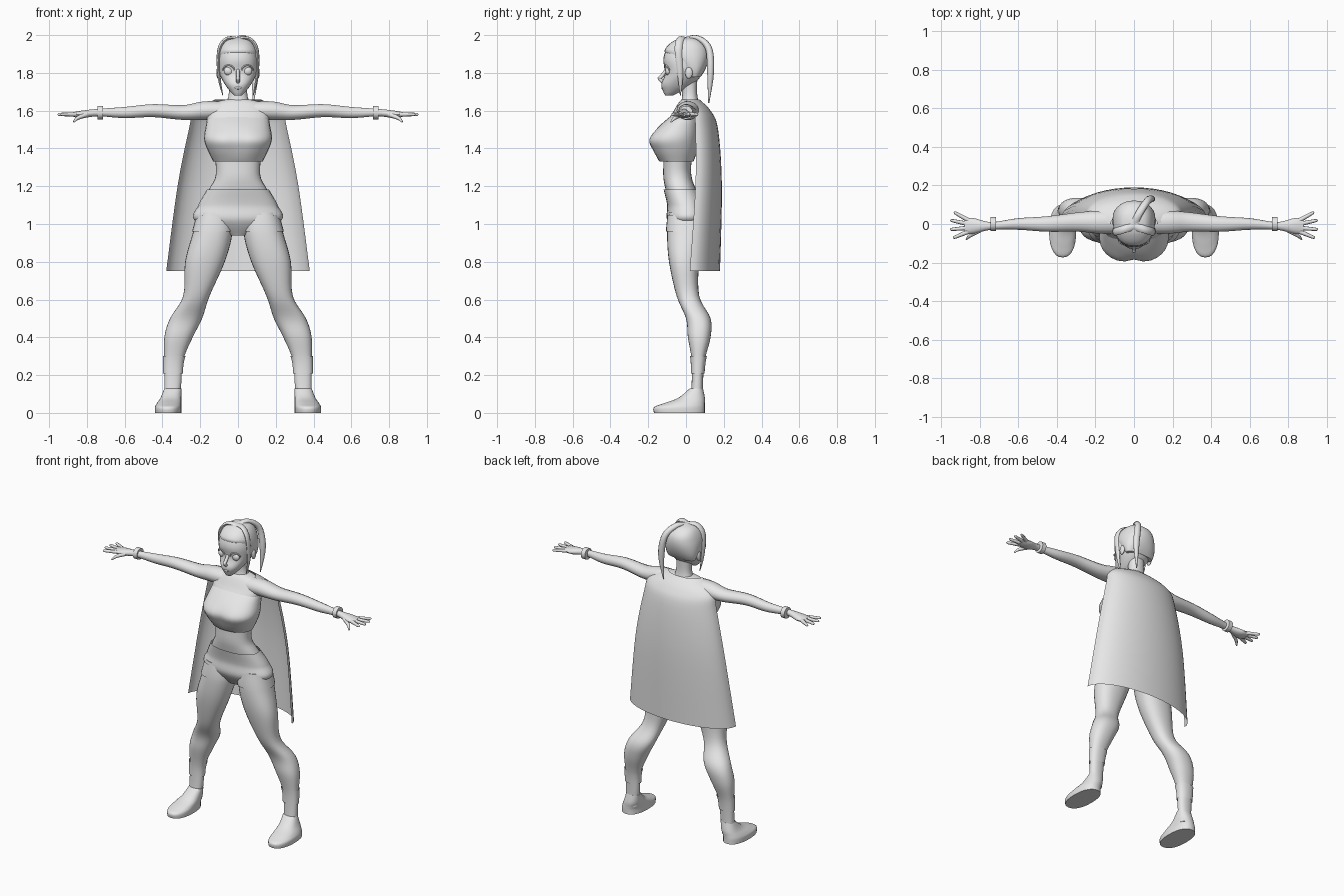
import bpy
import bmesh
import math
from mathutils import Vector, Matrix

default_cube = bpy.data.objects.get("Cube")
if default_cube:
    bpy.data.objects.remove(default_cube, do_unlink=True)

grey = bpy.data.materials.new("plain_grey")
grey.use_nodes = True
grey.diffuse_color = (.8, .8, .8, 1)
grey.node_tree.nodes["Principled BSDF"].inputs["Base Color"].default_value = grey.diffuse_color


def finish(name, bm, mirror=False):
    """Turn a bmesh into a named object, smooth except at sharp edges."""
    bmesh.ops.recalc_face_normals(bm, faces=bm.faces)
    for face in bm.faces:
        face.smooth = True
    for edge in bm.edges:
        edge.smooth = edge.calc_face_angle(0) < math.radians(50)
    mesh = bpy.data.meshes.new(name)
    bm.to_mesh(mesh)
    bm.free()
    mesh.materials.append(grey)
    obj = bpy.data.objects.new(name, mesh)
    bpy.context.collection.objects.link(obj)
    if mirror:
        obj.modifiers.new("Mirror", "MIRROR")
    return obj


def skin(name, rings, closed=True, caps=True, mirror=False):
    """Join a sequence of equal-length point rings with quads."""
    bm = bmesh.new()
    loops = [[bm.verts.new(point) for point in ring] for ring in rings]
    count = len(loops[0])
    for lower, upper in zip(loops, loops[1:]):
        for i in range(count if closed else count - 1):
            j = (i + 1) % count
            bm.faces.new((lower[i], lower[j], upper[j], upper[i]))
    if caps:
        bm.faces.new(loops[0])
        bm.faces.new(loops[-1])
    return finish(name, bm, mirror)


def smooth_rows(rows, steps=5):
    """Resample a short table of sections along a flowing spline."""
    result = []
    last = len(rows) - 1
    for k in range(last):
        before, start, end, after = rows[max(k - 1, 0)], rows[k], rows[k + 1], rows[min(k + 2, last)]
        for step in range(steps):
            t = step / steps
            result.append([
                b + (c - a) * t / 2 + (a - b * 5 / 2 + c * 2 - d / 2) * t ** 2
                + ((b - c) * 3 + d - a) / 2 * t ** 3
                for a, b, c, d in zip(before, start, end, after)])
    result.append(list(rows[-1]))
    return result


def outline(row, power=2.3, sides=28):
    """Rounded horizontal outline; a far forward front is pressed in at its middle."""
    z, left, right, front, back = row
    dip = max(0, -front - .15) / 3
    points = []
    for i in range(sides):
        angle = math.tau * i / sides
        c, s = math.cos(angle), math.sin(angle)
        x = (left + right + (right - left) * math.copysign(abs(c) ** (2 / power), c)) / 2
        y = (front + back + (back - front) * math.copysign(abs(s) ** (2 / power), s)) / 2
        if s < 0:
            y += dip * math.exp(-(x / .04) ** 2)
        points.append(Vector((x, y, z)))
    return points


def body(name, rows, **options):
    """Rows are z, left, right, front and back."""
    return skin(name, [outline(row) for row in smooth_rows(rows)], **options)


def garment(name, rows, low, high, gap, **options):
    """Open shell lying just outside part of a body table."""
    chosen = [row for row in smooth_rows(rows, steps=12) if low < row[0] < high]
    rings = [outline((z, left - gap, right + gap, front - gap, back + gap))
             for z, left, right, front, back in chosen]
    return skin(name, rings, caps=False, **options)


def centred(rows):
    """Expand z, half width, front, back to a full body table."""
    return [(z, -half, half, front, back) for z, half, front, back in rows]


def tube(name, rows, reference="Z", sides=14, flow=True, **options):
    """Sweep an ellipse along a path; rows are x, y, z and two radii."""
    axis = Vector([letter == reference for letter in "XYZ"])
    rows = smooth_rows(rows) if flow else rows
    path = [Vector(row[:3]) for row in rows]
    rings = []
    for k, row in enumerate(rows):
        tangent = path[min(k + 1, len(path) - 1)] - path[max(k - 1, 0)]
        across = tangent.cross(axis).normalized()
        upward = across.cross(tangent).normalized()
        angles = [math.tau * i / sides for i in range(sides)]
        rings.append([path[k] + across * row[3] * math.cos(a) + upward * row[4] * math.sin(a) for a in angles])
    return skin(name, rings, **options)


def ball(name, centre, size, mirror=False):
    bm = bmesh.new()
    placement = Matrix.Translation(centre) @ Matrix.Diagonal((*size, 1))
    bmesh.ops.create_uvsphere(bm, u_segments=20, v_segments=12, radius=1, matrix=placement)
    return finish(name, bm, mirror)


# Trunk, neck, cropped top and shorts
trunk = centred([
    (.94, .05, -.04, .05), (1.02, .22, -.09, .1), (1.1, .2, -.09, .09), (1.19, .15, -.11, .05),
    (1.25, .12, -.12, .03), (1.33, .12, -.12, .03), (1.5, .15, -.12, .07),
    (1.59, .17, -.07, .08), (1.64, .13, -.04, .07), (1.66, .06, -.02, .06)])
body("torso", trunk)
garment("shorts", trunk, .9, 1.19, .01)
body("neck", centred([(1.6, .08, -.04, .08), (1.68, .05, -.02, .06), (1.77, .05, -.03, .06)]))
body("cropped_top", centred([
    (1.58, .16, -.07, .09), (1.52, .17, -.14, .08), (1.45, .18, -.2, .07),
    (1.39, .16, -.18, .06), (1.33, .13, -.14, .04)]), caps=False)

# Legs with short hems, boot tops and feet
leg = [
    (1.06, .04, .21, -.09, .1), (.95, .03, .24, -.1, .1), (.8, .07, .28, -.09, .07),
    (.62, .15, .29, -.05, .07), (.5, .19, .36, 0, .13), (.4, .24, .39, .01, .13),
    (.28, .29, .39, .03, .1), (.16, .3, .39, .03, .09), (.05, .31, .39, .02, .09)]
body("legs", leg, mirror=True)
garment("shorts_hems", leg, .95, 1.05, .006, mirror=True)
garment("boot_tops", leg, .2, .31, .006, mirror=True)
body("feet", [
    (0, .3, .44, -.17, .1), (.03, .3, .44, -.17, .1), (.05, .3, .43, -.12, .1),
    (.08, .3, .41, -.04, .1), (.13, .3, .39, .02, .09)], mirror=True)

# Arms, hands and bracelets
tube("arms", [
    (.08, .01, 1.6, .06, .05), (.18, .01, 1.6, .06, .05), (.29, .01, 1.59, .05, .04),
    (.45, 0, 1.6, .04, .035), (.6, 0, 1.59, .03, .03), (.74, -.01, 1.59, .02, .02),
    (.83, -.01, 1.58, .04, .02), (.88, -.01, 1.58, .04, .01)], mirror=True)
for i, finger in enumerate(["index", "middle", "ring", "little"]):
    base = Vector((.86, i * .02 - .04, 1.58))
    angle = (i - 1.3) * .3
    reach = Vector((math.cos(angle), math.sin(angle), 0)) * (.1 - abs(i - 1.5) * .01)
    tube(finger + "_fingers", [
        (*(base + reach * share), radius, radius)
        for share, radius in zip((0, .5, .9, 1), (.012, .01, .008, .003))], sides=8, mirror=True)
tube("thumbs", [(.8, -.03, 1.58, .014, .014), (.85, -.06, 1.56, .01, .01), (.87, -.08, 1.54, .004, .004)],
     sides=8, mirror=True)
tube("bracelets", [(x, 0, 1.59, radius, radius) for x, radius in
                   ((.715, .02), (.716, .036), (.744, .036), (.745, .02))],
     sides=24, flow=False, mirror=True)

# Head, face and ears
skull = centred([
    (1.68, .02, -.11, -.07), (1.7, .04, -.12, -.03), (1.74, .07, -.13, .04), (1.8, .1, -.11, .09),
    (1.87, .105, -.12, .115), (1.93, .09, -.1, .11), (1.97, .06, -.05, .07), (1.985, .01, 0, .02)])
body("head", skull)
tube("nose", [(0, -.1, 1.82, .01, .01), (0, -.13, 1.78, .01, .01), (0, -.14, 1.77, .01, .01),
              (0, -.12, 1.75, .01, .01)], reference="X", sides=8)
ball("lips", (0, -.125, 1.72), (.02, .006, .007))
ball("eyes", (.05, -.095, 1.81), (.025, .015, .023), mirror=True)
ball("ears", (.105, .015, 1.8), (.01, .02, .03), mirror=True)

# Upper eyelids arched over the eyes
lid_angles = [math.radians(degrees) for degrees in range(0, 181, 30)]
tube("eyelids", [
    (.05 + math.cos(a) * .03, -.098 - math.sin(a) * .01 + math.cos(a) * .01, 1.815 + math.sin(a) * .025,
     .004, .004) for a in lid_angles], reference="Y", sides=8, mirror=True)

# Hair cap whose hairline climbs from the nape to the forehead
cap_rings = []
for z, left, right, front, back in smooth_rows(skull):
    if z > 1.77:
        climb = min(1, (z - 1.77) / .14)
        hairline = (1 - climb) * .02 + climb * (front - .005)
        cap_rings.append(outline((z + .005, left - .005, right + .005, hairline, back + .005)))
skin("hair_cap", cap_rings)

# Side locks and swept tail
tube("side_locks", [
    (0, -.01, 1.98, .01, .02), (.06, -.03, 1.98, .01, .02), (.1, -.04, 1.92, .01, .02),
    (.1, -.03, 1.78, .008, .014), (.08, -.03, 1.68, .002, .002)], reference="Y", sides=8, mirror=True)
tube("hair_tail", [
    (0, 0, 1.98, .01, .02), (.03, .06, 1.985, .014, .02), (.07, .12, 1.93, .018, .02),
    (.09, .13, 1.8, .018, .02), (.08, .12, 1.64, .003, .003)], reference="X", sides=10)

# Cape hung over the shoulders: rows are z, half width, edge and back
cape_rows = smooth_rows([
    (1.66, .12, 0, .07), (1.6, .23, .04, .13), (1.5, .26, .05, .17),
    (1.2, .32, .05, .19), (.75, .38, .02, .18)])
sweep = [math.radians(degrees) for degrees in range(-90, 91, 9)]
skin("cape", [
    [(half * math.sin(a), edge + (back - edge) * math.cos(a), z) for a in sweep]
    for z, half, edge, back in cape_rows], closed=False, caps=False)
